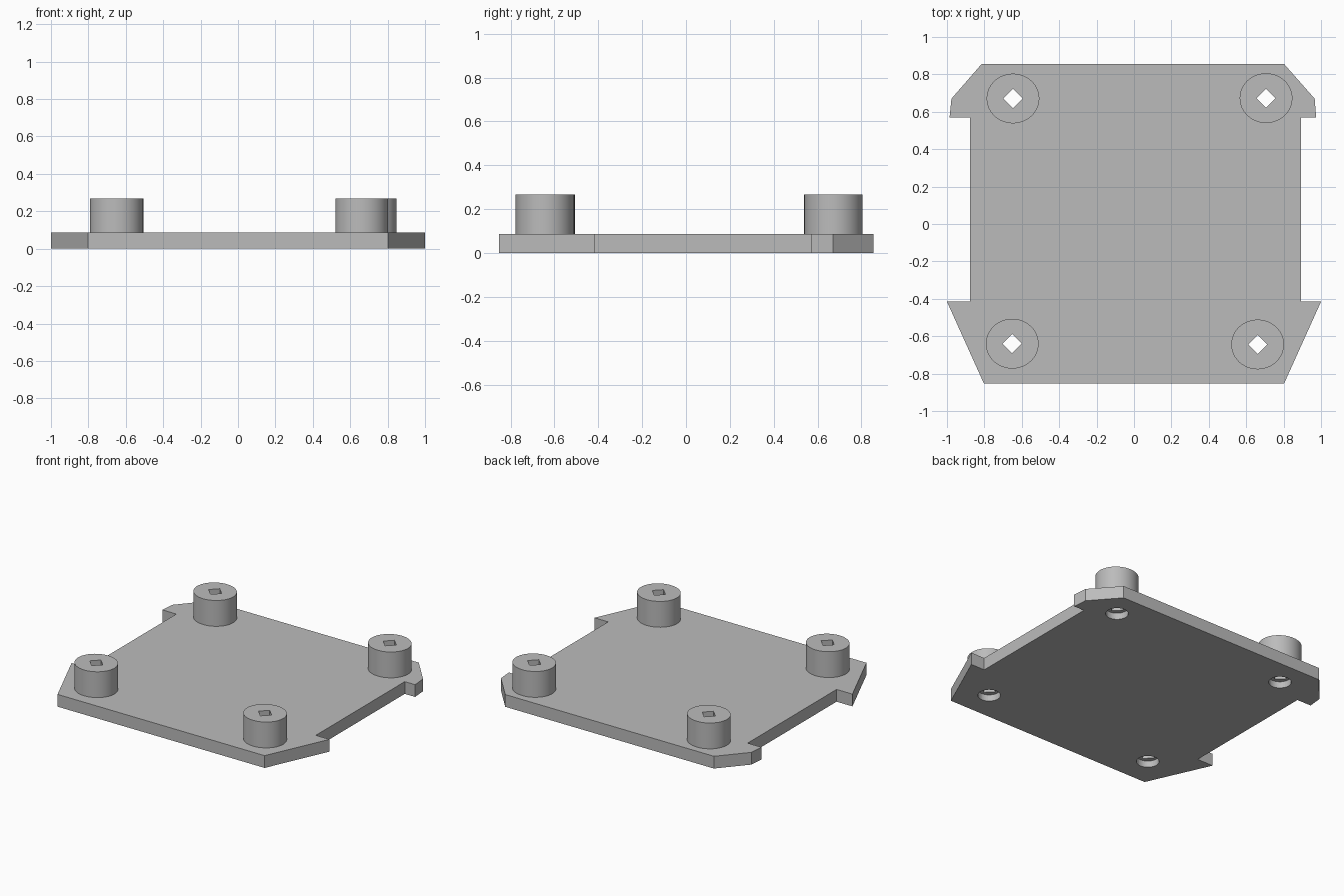
import bpy
import bmesh
import math

cube = bpy.data.objects.get("Cube")
if cube:
    bpy.data.objects.remove(cube, do_unlink=True)

PLATE_TOP = 0.086
BOSS_TOP = 0.267
RECESS_DEPTH = 0.045

grey = bpy.data.materials.new("plain grey")
grey.use_nodes = True
colour = (0.5, 0.5, 0.5, 1)
grey.diffuse_color = colour
grey.node_tree.nodes["Principled BSDF"].inputs["Base Color"].default_value = colour


def prism(name, outline, bottom, top):
    """Extrude a flat outline between two heights."""
    bm = bmesh.new()
    face = bm.faces.new([bm.verts.new((x, y, bottom)) for x, y in outline])
    side = bmesh.ops.extrude_face_region(bm, geom=[face])["geom"]
    verts = [v for v in side if isinstance(v, bmesh.types.BMVert)]
    bmesh.ops.translate(bm, verts=verts, vec=(0, 0, top - bottom))
    bmesh.ops.recalc_face_normals(bm, faces=bm.faces)
    mesh = bpy.data.meshes.new(name)
    bm.to_mesh(mesh)
    bm.free()
    mesh.materials.append(grey)
    obj = bpy.data.objects.new(name, mesh)
    bpy.context.collection.objects.link(obj)
    return obj


def ring(x, y, rx, ry, count):
    angles = [math.tau * i / count for i in range(count)]
    return [(x + rx * math.cos(a), y + ry * math.sin(a)) for a in angles]


def activate(obj):
    bpy.ops.object.select_all(action="DESELECT")
    obj.select_set(True)
    bpy.context.view_layer.objects.active = obj


def cut(obj, cutter):
    activate(obj)
    mod = obj.modifiers.new("hole", "BOOLEAN")
    mod.operation = "DIFFERENCE"
    mod.solver = "EXACT"
    mod.object = cutter
    bpy.ops.object.modifier_apply(modifier=mod.name)


# Base plate with chamfered corners and side notches
plate = prism("base_plate", [
    (-0.815, 0.855), (-0.976, 0.67), (-0.986, 0.57), (-0.877, 0.57),
    (-0.877, -0.415), (-1, -0.415), (-0.803, -0.852), (0.803, -0.852),
    (1, -0.415), (0.894, -0.415), (0.894, 0.57), (0.974, 0.57),
    (0.966, 0.67), (0.803, 0.855)], 0, PLATE_TOP)

# Bosses, each with a square through-hole and a round recess underneath
bosses = {
    "back_right": (-0.647, 0.671), "back_left": (0.706, 0.673),
    "front_right": (-0.651, -0.64), "front_left": (0.661, -0.644)}
for place, (x, y) in bosses.items():
    boss = prism(place + "_boss", ring(x, y, 0.141, 0.133, 48), PLATE_TOP, BOSS_TOP)
    square = prism("square_cutter", ring(x, y, 0.051, 0.051, 4), -0.1, 0.4)
    recess = prism("recess_cutter", ring(x, y, 0.072, 0.072, 32), -0.1, RECESS_DEPTH)
    cut(boss, square)
    cut(plate, square)
    cut(plate, recess)
    for helper in (square, recess):
        bpy.data.objects.remove(helper, do_unlink=True)
    activate(boss)
    bpy.ops.object.shade_smooth_by_angle(angle=math.radians(30))

activate(plate)
bpy.ops.object.shade_smooth_by_angle(angle=math.radians(5))
